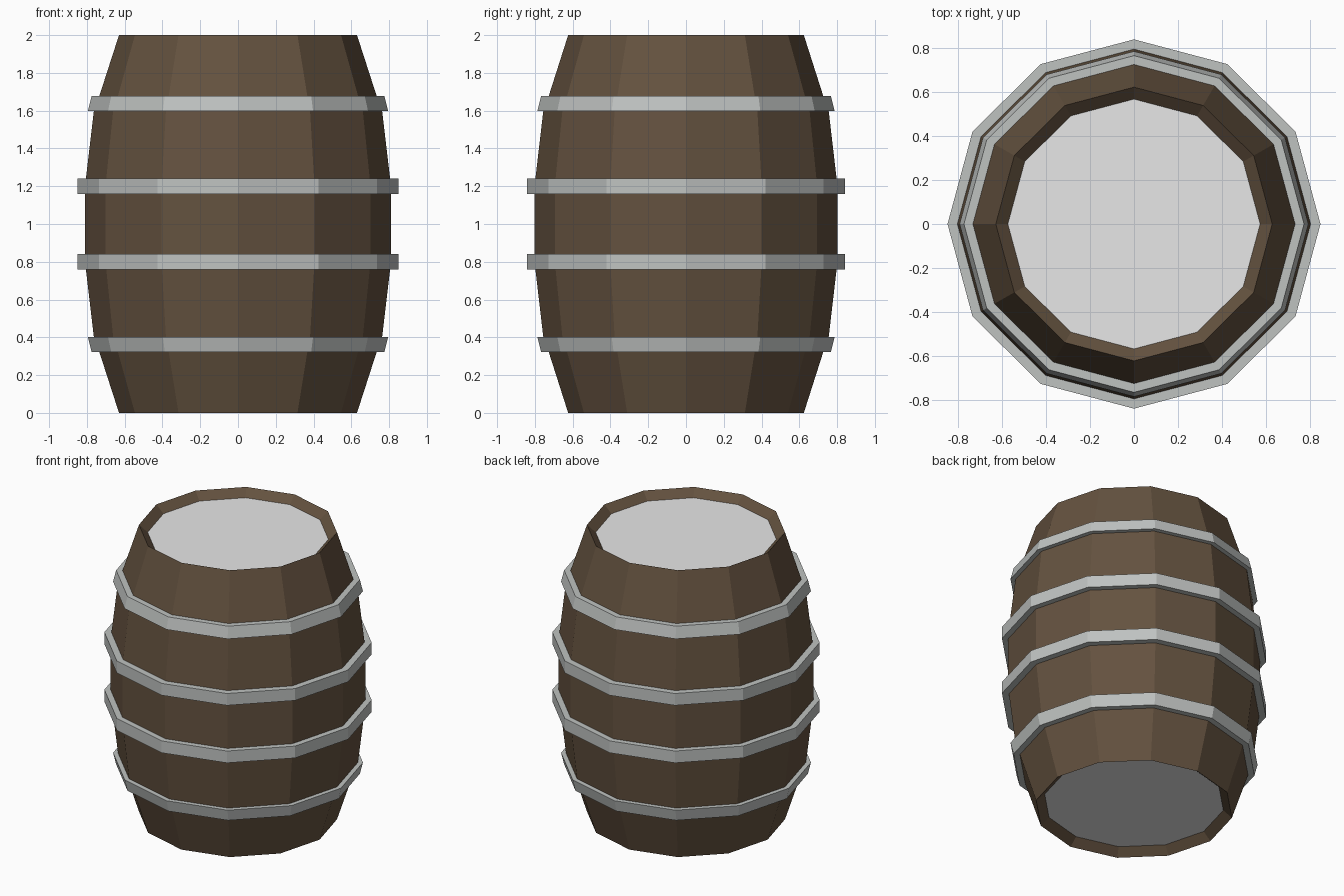
import bpy, bmesh, math

if "Cube" in bpy.data.objects:
    bpy.data.objects.remove(bpy.data.objects["Cube"])

SIDES = 12
Y_SCALE = 0.99  # the barrel is very slightly narrower front to back


def material(name, rgb):
    m = bpy.data.materials.new(name)
    m.diffuse_color = (*rgb, 1)
    m.use_nodes = True
    m.node_tree.nodes["Principled BSDF"].inputs["Base Color"].default_value = m.diffuse_color
    return m


WOOD = material("brown wood", (0.127, 0.084, 0.050))
METAL = material("hoop metal", (0.52, 0.54, 0.53))
LID = material("pale lid", (0.8, 0.8, 0.8))


def finish(bm, name, mat):
    me = bpy.data.meshes.new(name)
    bm.to_mesh(me)
    bm.free()
    me.materials.append(mat)
    ob = bpy.data.objects.new(name, me)
    bpy.context.collection.objects.link(ob)
    return ob


def ring_verts(bm, r, z):
    return [bm.verts.new((r * math.cos(math.tau * i / SIDES),
                          Y_SCALE * r * math.sin(math.tau * i / SIDES), z))
            for i in range(SIDES)]


def lathe(name, profile, mat):
    """Spin an (r, z) profile, listed bottom to top along the outside."""
    bm = bmesh.new()
    rings = [ring_verts(bm, r, z) for r, z in profile]
    for a, b in zip(rings, rings[1:]):
        for i in range(SIDES):
            j = (i + 1) % SIDES
            bm.faces.new((a[i], a[j], b[j], b[i]))
    return finish(bm, name, mat)


def disc(name, r, z, mat, up):
    bm = bmesh.new()
    vs = ring_verts(bm, r, z)
    bm.faces.new(vs if up else vs[::-1])
    return finish(bm, name, mat)


# Staves: bulging outside, with a sharp rim sloping in to each recessed end
half = [(0.575, 0.05), (0.63, 0.0), (0.735, 0.325), (0.763, 0.40), (0.81, 0.80)]
lathe("staves", half + [(r, 2 - z) for r, z in reversed(half)], WOOD)

# Recessed end discs
disc("top_lid", 0.575, 1.95, LID, True)
disc("bottom_lid", 0.575, 0.05, LID, False)

# Hoops: inner and outer radius at the end nearer the barrel tip, then nearer the middle
for label, z0, z1, (in0, out0), (in1, out1) in (
        ("end", 0.323, 0.403, (0.734, 0.775), (0.763, 0.795)),
        ("middle", 0.758, 0.841, (0.805, 0.85), (0.81, 0.85))):
    prof = [(in0, z0), (out0, z0), (out1, z1), (in1, z1)]
    lathe("lower_%s_hoop" % label, prof, METAL)
    lathe("upper_%s_hoop" % label, [(r, 2 - z) for r, z in reversed(prof)], METAL)
